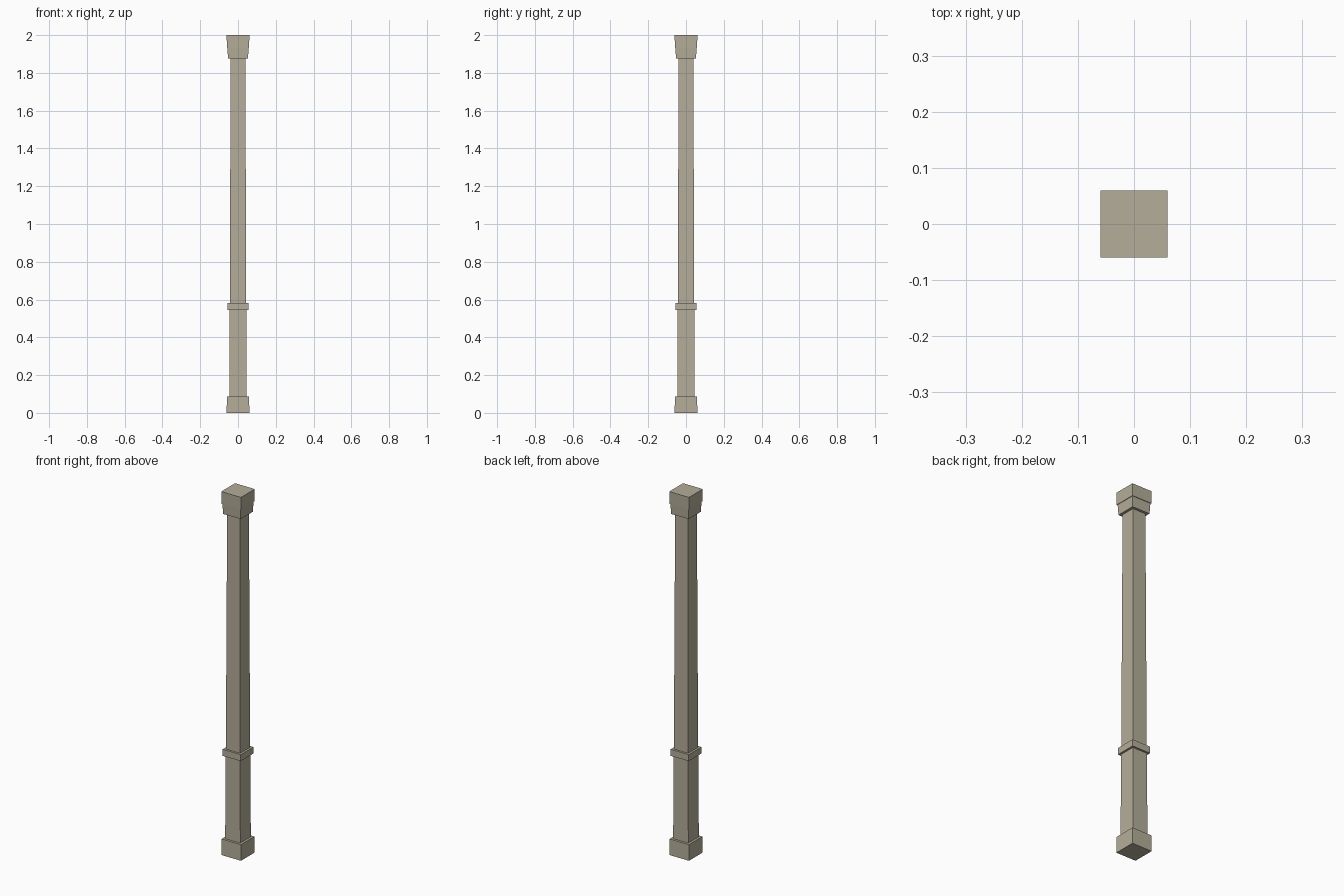
import bpy, bmesh

if "Cube" in bpy.data.objects:
    bpy.data.objects.remove(bpy.data.objects["Cube"])

# Single stone colour
stone = bpy.data.materials.new("warm_grey_stone")
stone.diffuse_color = (0.456, 0.418, 0.319, 1)
stone.use_nodes = True
stone.node_tree.nodes["Principled BSDF"].inputs["Base Color"].default_value = stone.diffuse_color


def square_block(name, z0, z1, w0, w1):
    """Square block from z0 to z1, width w0 at the bottom and w1 at the top."""
    bm = bmesh.new()
    bmesh.ops.create_cube(bm, size=1)
    for v in bm.verts:
        w, z = (w1, z1) if v.co.z > 0 else (w0, z0)
        v.co = (v.co.x * w, v.co.y * w, z)
    mesh = bpy.data.meshes.new(name)
    bm.to_mesh(mesh)
    bm.free()
    mesh.materials.append(stone)
    obj = bpy.data.objects.new(name, mesh)
    bpy.context.collection.objects.link(obj)
    return obj


# Parts from bottom to top: name, z range, bottom and top width
square_block("base_block", 0.0, 0.088, 0.12, 0.118)
square_block("lower_shaft", 0.088, 0.545, 0.092, 0.088)
square_block("collar_band", 0.545, 0.581, 0.11, 0.11)
square_block("upper_shaft", 0.581, 1.876, 0.087, 0.078)
square_block("capital_lower_block", 1.876, 1.933, 0.106, 0.112)
square_block("capital_top_block", 1.933, 2.0, 0.118, 0.12)
